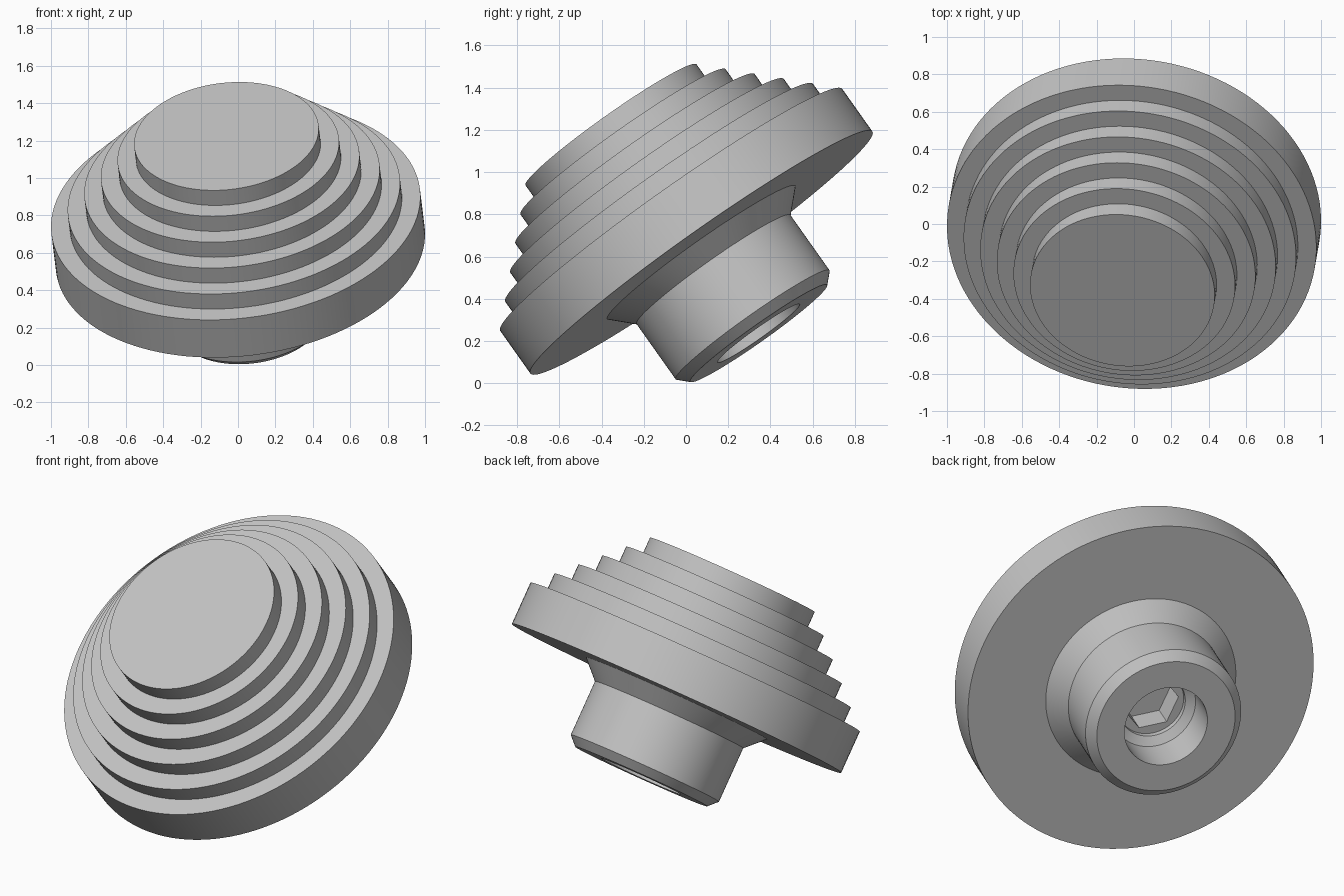
import bpy, bmesh, math
from mathutils import Vector, Matrix

cube = bpy.data.objects.get("Cube")
if cube:
    bpy.data.objects.remove(cube, do_unlink=True)

SIDES = 120
SCALE = 0.9925
AXIS = Vector((-0.10, -0.575, 0.812)).normalized()
CENTRE = Vector((0.0125, 0.073, 0.619))   # middle of the widest disc's underside

grey = bpy.data.materials.new("plain_grey")
grey.use_nodes = True
colour = (0.55, 0.55, 0.55, 1)
grey.diffuse_color = colour
grey.node_tree.nodes["Principled BSDF"].inputs["Base Color"].default_value = colour

PLACE = (Matrix.Translation(CENTRE)
         @ AXIS.to_track_quat('Z', 'Y').to_matrix().to_4x4()
         @ Matrix.Scale(SCALE, 4))


def hex_factor(a):
    """Radius of a unit hexagon with a corner at angle zero."""
    sector = math.pi / 3
    return math.cos(sector / 2) / math.cos(a % sector - sector / 2)


def lathe(name, profile):
    """Turn (radius, height, shape) points round the tilted axis."""
    bm = bmesh.new()
    rings = []
    for radius, height, shape in profile:
        if radius == 0:
            rings.append([bm.verts.new((0, 0, height))] * SIDES)
            continue
        ring = []
        for i in range(SIDES):
            a = 2 * math.pi * i / SIDES
            r = radius * (hex_factor(a) if shape == "hex" else 1)
            ring.append(bm.verts.new((-r * math.sin(a), r * math.cos(a), height)))
        rings.append(ring)
    for low, high in zip(rings, rings[1:]):
        for i in range(SIDES):
            j = (i + 1) % SIDES
            corners = dict.fromkeys((low[i], low[j], high[j], high[i]))
            bm.faces.new(list(corners))
    mesh = bpy.data.meshes.new(name)
    bm.to_mesh(mesh)
    bm.free()
    mesh.materials.append(grey)
    obj = bpy.data.objects.new(name, mesh)
    bpy.context.collection.objects.link(obj)
    obj.matrix_world = PLACE
    bpy.ops.object.select_all(action='DESELECT')
    obj.select_set(True)
    bpy.context.view_layer.objects.active = obj
    bpy.ops.object.shade_smooth_by_angle(angle=math.radians(25))
    return obj


# Stepped cap: a thick disc with five thinner, shrinking discs on top
steps = [(0.55, 0, "round"), (1.0, 0, "round")]
for k in range(6):
    radius, top = 1.0 - 0.1 * k, 0.25 + 0.1 * k
    steps += [(radius, top, "round"), (max(radius - 0.1, 0) if k < 5 else 0, top, "round")]
lathe("stepped_cap", steps)

# Hub: hexagonal socket, tapered bore, chamfered end and flared root
lathe("hub", [
    (0, -0.05, "hex"), (0.16, -0.05, "hex"), (0.16, -0.19, "hex"),
    (0.19, -0.19, "round"), (0.19, -0.22, "round"), (0.24, -0.25, "round"),
    (0.24, -0.475, "round"), (0.40, -0.475, "round"), (0.45, -0.425, "round"),
    (0.45, -0.1, "round"), (0.55, 0, "round"),
])
